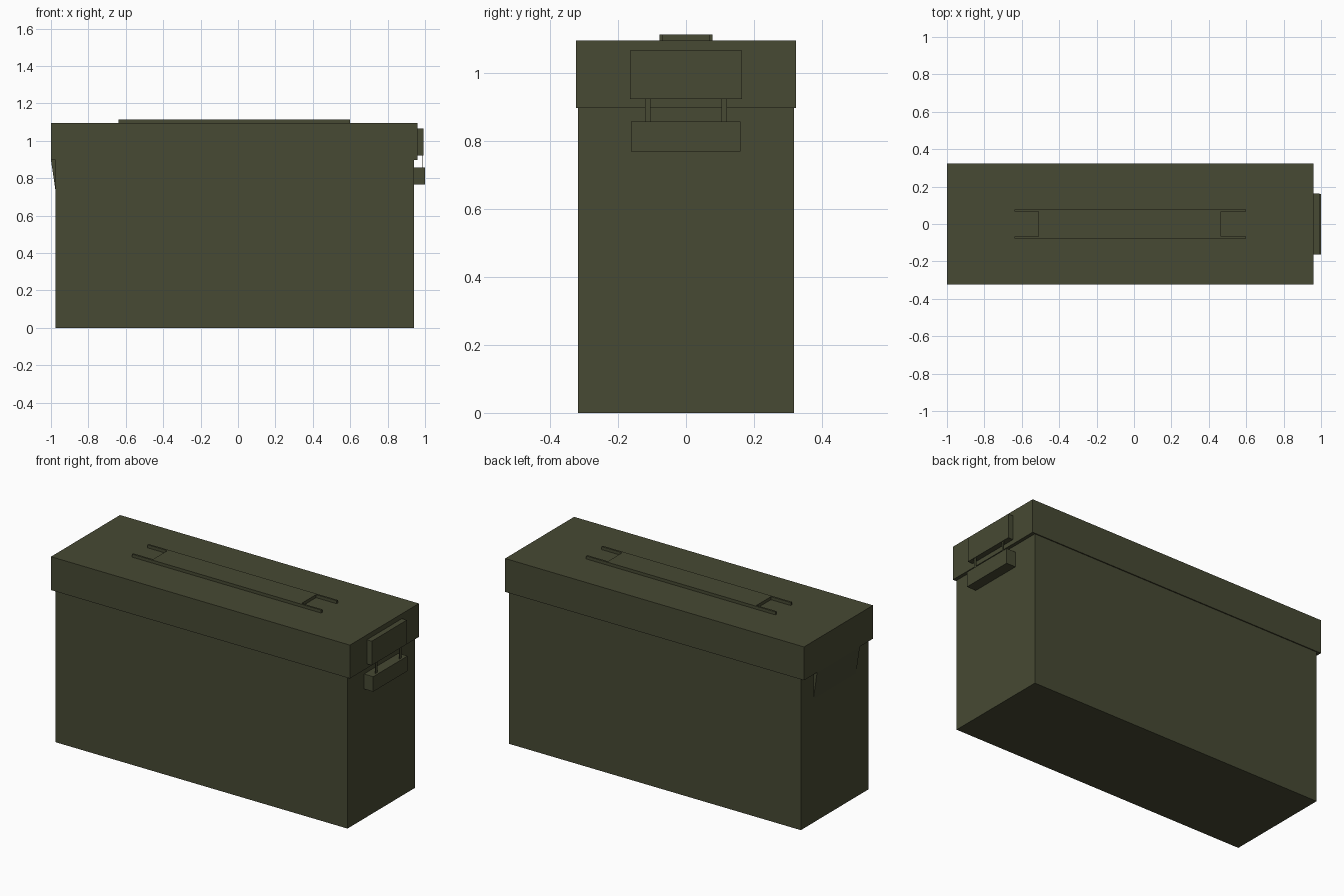
import bpy
import bmesh
from mathutils import Vector

if "Cube" in bpy.data.objects:
    bpy.data.objects.remove(bpy.data.objects["Cube"])

olive = bpy.data.materials.new("olive_green")
olive.diffuse_color = (0.063, 0.067, 0.033, 1.0)
olive.use_nodes = True
olive.node_tree.nodes["Principled BSDF"].inputs["Base Color"].default_value = olive.diffuse_color


def prism(name, profile, offset):
    """Extrude a flat polygon by an offset vector into a closed solid."""
    bm = bmesh.new()
    face = bm.faces.new([bm.verts.new(p) for p in profile])
    ext = bmesh.ops.extrude_face_region(bm, geom=[face], use_keep_orig=True)
    verts = [g for g in ext["geom"] if isinstance(g, bmesh.types.BMVert)]
    bmesh.ops.translate(bm, verts=verts, vec=Vector(offset))
    bmesh.ops.recalc_face_normals(bm, faces=bm.faces[:])
    mesh = bpy.data.meshes.new(name)
    bm.to_mesh(mesh)
    bm.free()
    mesh.materials.append(olive)
    obj = bpy.data.objects.new(name, mesh)
    bpy.context.collection.objects.link(obj)
    return obj


def box(name, x, y, z):
    profile = [(x[0], y[0], z[0]), (x[1], y[0], z[0]),
               (x[1], y[1], z[0]), (x[0], y[1], z[0])]
    return prism(name, profile, (0, 0, z[1] - z[0]))


# Main case and overhanging lid
box("case_body", (-0.975, 0.94), (-0.317, 0.317), (0, 0.897))
box("lid", (-1.0, 0.96), (-0.323, 0.323), (0.897, 1.095))

# Latch: plate on the lid, catch on the body, two thin links between
box("latch_plate", (0.958, 0.992), (-0.164, 0.164), (0.923, 1.066))
box("latch_catch", (0.938, 1.0), (-0.162, 0.16), (0.768, 0.857))
for side, label in ((-1, "front"), (1, "back")):
    y0, y1 = sorted((side * 0.105, side * 0.12))
    box("latch_link_" + label, (0.983, 0.987), (y0, y1), (0.855, 0.925))

# Tapered hinge wedge under the lid at the left end
prism("hinge_wedge",
      [(-0.974, -0.2, 0.73), (-0.975, -0.2, 0.73), (-1.0, -0.2, 0.897), (-0.974, -0.2, 0.897)],
      (0, 0.4, 0))

# Handle: flat H-shaped plate with two prongs at each end
outer, inner = 0.078, 0.067
left, right, notch_l, notch_r = -0.64, 0.60, -0.51, 0.465
half = [(left, -outer), (right, -outer), (right, -inner), (notch_r, -inner)]
other = [(notch_r, inner), (right, inner), (right, outer), (left, outer)]
ends = [(left, inner), (notch_l, inner), (notch_l, -inner), (left, -inner)]
prism("carry_handle", [(x, y, 1.094) for x, y in half + other + ends], (0, 0, 0.019))
